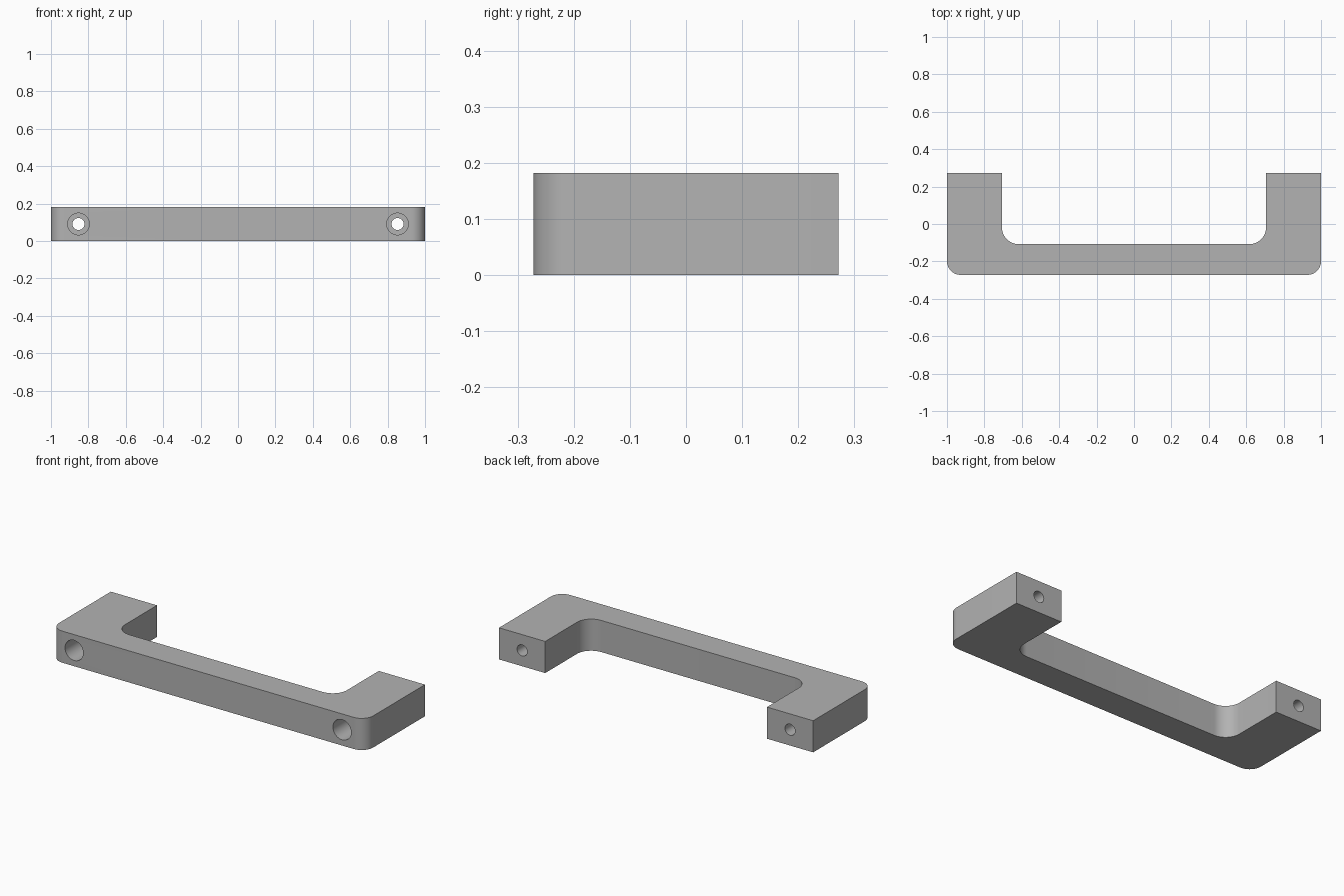
import bpy, bmesh
from math import cos, sin, pi

HEIGHT = 0.182
BACK, FRONT, BAR_BACK = 0.272, -0.272, -0.108
LEG_INNER = 0.706
OUTER_R, INNER_R = 0.073, 0.09
HOLE_X, HOLE_R, BORE_R, BORE_DEPTH = 0.853, 0.032, 0.058, 0.33

if "Cube" in bpy.data.objects:
    bpy.data.objects.remove(bpy.data.objects["Cube"], do_unlink=True)

gray = bpy.data.materials.new("satin_gray")
gray.use_nodes = True
color = (0.45, 0.45, 0.45, 1)
gray.diffuse_color = color
gray.node_tree.nodes["Principled BSDF"].inputs["Base Color"].default_value = color


def arc(cx, cy, r, start, end, steps=12):
    angles = [start + (end - start) * i / steps for i in range(steps + 1)]
    return [(cx + r * cos(a), cy + r * sin(a)) for a in angles]


# Right half of the outline, from the front middle round to the bar's back
half = arc(1 - OUTER_R, FRONT + OUTER_R, OUTER_R, -pi / 2, 0)
half += [(1, BACK), (LEG_INNER, BACK)]
half += arc(LEG_INNER - INNER_R, BAR_BACK + INNER_R, INNER_R, 0, -pi / 2)
outline = half + [(-x, y) for x, y in reversed(half)]

# Handle body: extruded outline
bm = bmesh.new()
base = bm.faces.new([bm.verts.new((x, y, 0)) for x, y in outline])
top = bmesh.ops.extrude_face_region(bm, geom=[base])["geom"]
bmesh.ops.translate(bm, vec=(0, 0, HEIGHT),
                    verts=[v for v in top if isinstance(v, bmesh.types.BMVert)])
bmesh.ops.recalc_face_normals(bm, faces=bm.faces)
mesh = bpy.data.meshes.new("pull_handle")
bm.to_mesh(mesh)
bm.free()
handle = bpy.data.objects.new("pull_handle", mesh)
bpy.context.collection.objects.link(handle)
mesh.materials.append(gray)


def drill(x, radius, y_start, y_end):
    """Cut a round hole along y through the handle."""
    bpy.ops.mesh.primitive_cylinder_add(
        vertices=48, radius=radius, depth=y_end - y_start,
        location=(x, (y_start + y_end) / 2, HEIGHT / 2), rotation=(pi / 2, 0, 0))
    cutter = bpy.context.object
    cutter.name = "hole_cutter"
    cutter.hide_render = True
    cutter.data.materials.append(gray)
    bpy.context.view_layer.objects.active = handle
    mod = handle.modifiers.new("drill", 'BOOLEAN')
    mod.operation, mod.solver, mod.object = 'DIFFERENCE', 'EXACT', cutter
    bpy.ops.object.modifier_apply(modifier=mod.name)
    bpy.data.objects.remove(cutter, do_unlink=True)


# Counterbored screw hole through each leg
for side in (-1, 1):
    drill(side * HOLE_X, BORE_R, FRONT - 0.1, FRONT + BORE_DEPTH)
    drill(side * HOLE_X, HOLE_R, FRONT - 0.1, BACK + 0.1)

bpy.ops.object.select_all(action='DESELECT')
handle.select_set(True)
bpy.context.view_layer.objects.active = handle
bpy.ops.object.shade_smooth_by_angle(angle=pi / 6)
